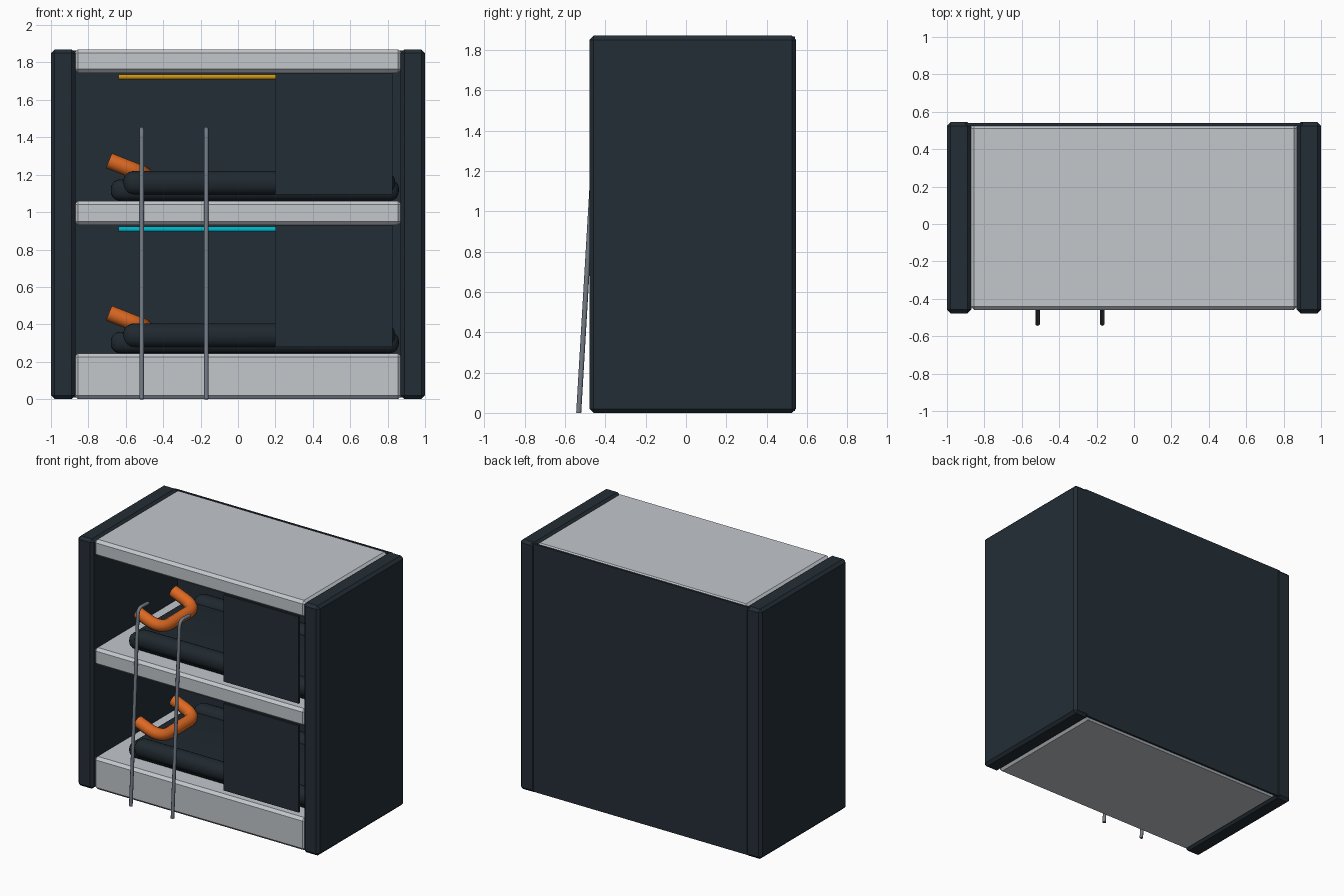
import bpy, math
from mathutils import Vector

if "Cube" in bpy.data.objects:
    bpy.data.objects.remove(bpy.data.objects["Cube"])


def mat(name, r, g, b):
    m = bpy.data.materials.new(name)
    m.diffuse_color = (r, g, b, 1)
    m.use_nodes = True
    m.node_tree.nodes["Principled BSDF"].inputs["Base Color"].default_value = m.diffuse_color
    return m


DARK = mat("dark_slate", 0.017, 0.027, 0.037)
PALE = mat("pale_grey", 0.54, 0.57, 0.60)
BLACK = mat("cushion_black", 0.014, 0.022, 0.029)
ORANGE = mat("orange", 0.72, 0.14, 0.016)
STEEL = mat("steel_grey", 0.17, 0.20, 0.24)
AMBER = mat("amber_light", 0.62, 0.29, 0.006)
CYAN = mat("cyan_light", 0.0, 0.45, 0.58)


def box(name, lo, hi, material, bevel=0.0, segments=1):
    lo, hi = Vector(lo), Vector(hi)
    bpy.ops.mesh.primitive_cube_add(size=1, location=(lo + hi) / 2)
    o = bpy.context.object
    o.name = name
    o.scale = hi - lo
    bpy.ops.object.transform_apply(location=False, rotation=False, scale=True)
    o.data.materials.append(material)
    if bevel:
        b = o.modifiers.new("bevel", 'BEVEL')
        b.width = bevel
        b.segments = segments
        if segments > 1:
            bpy.ops.object.modifier_apply(modifier="bevel")
            bpy.ops.object.shade_smooth_by_angle(angle=math.radians(40))
    return o


def rounded_path(points, radius, steps=8):
    """Round the inner corners of a polyline with quadratic arcs."""
    pts = [Vector(p) for p in points]
    out = [pts[0]]
    for a, b, c in zip(pts, pts[1:], pts[2:]):
        r = min(radius, (a - b).length * 0.9, (c - b).length * 0.49)
        s, e = b + (a - b).normalized() * r, b + (c - b).normalized() * r
        for i in range(steps + 1):
            t = i / steps
            out.append(s * (1 - t) ** 2 + b * 2 * t * (1 - t) + e * t * t)
    return out + [pts[-1]]


def tube(name, points, radius, material, corner=0.05):
    cu = bpy.data.curves.new(name, 'CURVE')
    cu.dimensions = '3D'
    cu.bevel_depth = radius
    cu.bevel_resolution = 4
    cu.use_fill_caps = True
    path = rounded_path(points, corner)
    sp = cu.splines.new('POLY')
    sp.points.add(len(path) - 1)
    for p, v in zip(sp.points, path):
        p.co = (*v, 1)
    cu.materials.append(material)
    o = bpy.data.objects.new(name, cu)
    bpy.context.collection.objects.link(o)
    return o


# Shell: side walls, back wall
for side, s in (("left", -1), ("right", 1)):
    xs = sorted((s * 0.87, s * 1.0))
    box(side + "_wall", (xs[0], -0.478, 0), (xs[1], 0.545, 1.87), DARK, 0.02)
box("back_wall", (-0.90, 0.525, 0.01), (0.90, 0.54, 1.865), DARK)

# Pale slabs: base, middle floor, roof
for name, z0, z1 in (("base_slab", 0, 0.245), ("middle_slab", 0.93, 1.06),
                     ("roof_slab", 1.745, 1.87)):
    box(name, (-0.875, -0.46, z0), (0.875, 0.53, z1), PALE, 0.02)

# Both bunks repeat the same fittings
for level, z, ceiling, glow in (("lower", 0.245, 0.93, CYAN),
                                ("upper", 1.06, 1.745, AMBER)):
    # Mattress with side bolsters
    box(level + "_mattress", (-0.68, -0.35, z), (0.86, 0.41, z + 0.115),
        BLACK, 0.05, 5)
    for side, y in (("front", -0.32), ("back", 0.38)):
        box(f"{level}_{side}_bolster", (-0.615, y - 0.065, z + 0.03),
            (0.84, y + 0.065, z + 0.16), BLACK, 0.06, 6)
    # Tilted U-shaped headrest
    tube(level + "_headrest",
         [(-0.69, -0.20, z + 0.215), (-0.50, -0.20, z + 0.14),
          (-0.50, 0.22, z + 0.14), (-0.69, 0.22, z + 0.215)],
         0.043, ORANGE, 0.11)
    # Privacy panel at the front
    box(level + "_privacy_panel", (0.20, -0.46, z + 0.035),
        (0.825, -0.445, ceiling), DARK)
    # Ceiling light strip
    tube(level + "_light_strip", [(-0.64, 0.03, ceiling - 0.022),
                                  (0.64, 0.03, ceiling - 0.022)], 0.014, glow)

# Leaning ladder poles with hooked tops
for side, x in (("left", -0.515), ("right", -0.17)):
    tube(side + "_ladder_pole",
         [(x, -0.532, 0), (x, -0.447, 1.447), (x, -0.33, 1.44)],
         0.0125, STEEL, 0.05)
